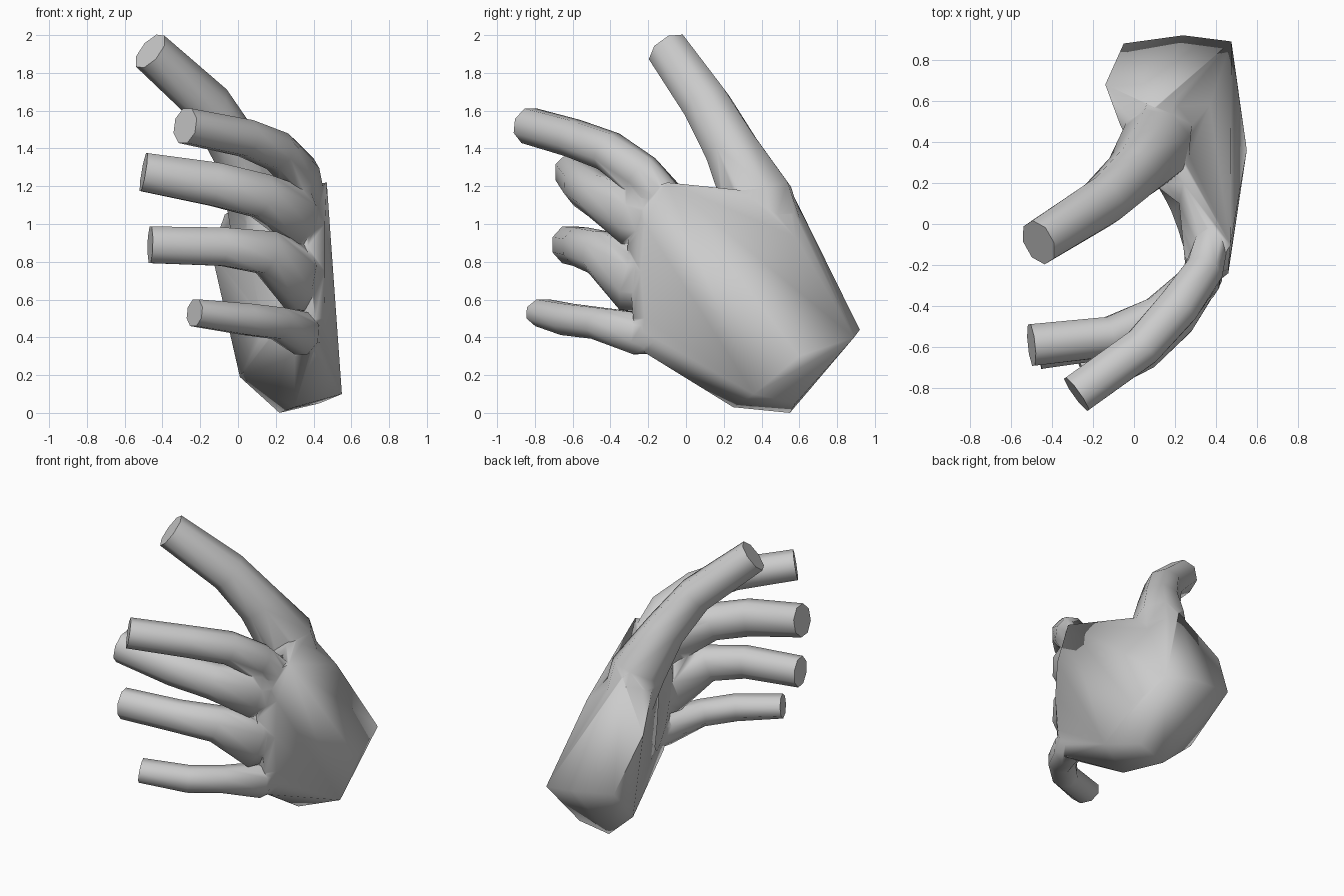
import bpy, bmesh, math
from mathutils import Vector

if "Cube" in bpy.data.objects:
    bpy.data.objects.remove(bpy.data.objects["Cube"])


def finish(bm, name):
    bmesh.ops.recalc_face_normals(bm, faces=bm.faces)
    me = bpy.data.meshes.new(name)
    bm.to_mesh(me)
    bm.free()
    ob = bpy.data.objects.new(name, me)
    bpy.context.collection.objects.link(ob)
    return ob


def hull(name, pts):
    bm = bmesh.new()
    for p in pts:
        bm.verts.new(p)
    bmesh.ops.convex_hull(bm, input=bm.verts)
    loose = [v for v in bm.verts if not v.link_faces]
    bmesh.ops.delete(bm, geom=loose, context='VERTS')
    return finish(bm, name)


def digit(name, path, side, n=8):
    """Tube with flat ends. path: (x, y, z, radius along side, other radius)."""
    bm = bmesh.new()
    pts = [Vector(p[:3]) for p in path]
    rings = []
    for i, p in enumerate(pts):
        t = (pts[min(i + 1, len(pts) - 1)] - pts[max(i - 1, 0)]).normalized()
        v = Vector(side)
        u = (v - t * v.dot(t)).normalized()
        w = t.cross(u)
        ring = []
        for k in range(n):
            a = math.tau * (k + 0.5) / n
            ring.append(bm.verts.new(p + u * math.cos(a) * path[i][3] + w * math.sin(a) * path[i][4]))
        rings.append(ring)
    for a, b in zip(rings, rings[1:]):
        for k in range(n):
            j = (k + 1) % n
            bm.faces.new((a[k], a[j], b[j], b[k]))
    bm.faces.new(rings[0])
    bm.faces.new(rings[-1])
    return finish(bm, name)


def combine(ob, other, operation):
    m = ob.modifiers.new(other.name, 'BOOLEAN')
    m.operation = operation
    m.solver = 'EXACT'
    m.object = other
    bpy.context.view_layer.objects.active = ob
    bpy.ops.object.modifier_apply(modifier=m.name)
    bpy.data.objects.remove(other)


# Palm and cut wrist
hand = hull("hand", [
    (.47, -.1, 1.22), (.46, -.22, 1.0), (.46, -.24, .75), (.455, -.22, .5), (.40, -.22, .32),
    (.38, -.26, 1.16), (.37, -.31, .88), (.41, -.28, .5),
    (.55, .36, .1), (.515, .6, .3), (.43, .58, .05), (.475, .89, .4), (.24, .92, .44),
    (-.05, .88, .48), (-.14, .68, .85), (.1, .57, 1.15), (.37, .58, .93), (.24, .2, 1.18),
    (-.07, .49, 1.05), (.1, .12, 1.05),
    (.28, -.22, 1.1), (.27, -.25, .8), (.29, -.23, .5), (.3, -.18, .3),
    (.01, .58, .19), (.22, .55, 0), (.3, .25, .03)])

# Hollow of the palm
combine(hand, hull("palm_hollow", [
    (.27, -.4, 1.3), (.22, .1, 1.3), (-.2, .42, 1.3), (-.5, -.4, 1.3),
    (.27, -.4, .5), (.22, .1, .5), (-.2, .40, .5),
    (.2, -.4, .25), (.1, 0, .25), (-.2, .25, .25), (-.5, -.4, .25)]), 'DIFFERENCE')

# Fingers and thumb, base to tip
up = (0, 0, 1)
digits = [
    digit("index_finger", [(.38, -.08, 1.1, .11, .085), (.335, -.24, 1.26, .12, .10), (.21, -.41, 1.385, .11, .11),
                           (.04, -.6, 1.455, .105, .105), (-.28, -.83, 1.52, .10, .105)], up),
    digit("middle_finger", [(.37, -.1, 1.0, .16, .085), (.32, -.28, 1.04, .165, .105), (.12, -.46, 1.15, .125, .115),
                            (-.12, -.55, 1.21, .125, .105), (-.5, -.59, 1.275, .11, .11)], up),
    digit("ring_finger", [(.37, -.1, .7, .18, .085), (.32, -.28, .71, .19, .105), (.15, -.46, .85, .125, .11),
                          (-.08, -.56, .88, .11, .10), (-.465, -.62, .89, .105, .095)], up),
    digit("little_finger", [(.37, -.08, .41, .1, .08), (.34, -.25, .42, .12, .10), (.21, -.47, .475, .09, .095),
                            (.05, -.63, .495, .09, .09), (-.23, -.76, .53, .077, .10)], up),
    digit("thumb", [(.15, .54, .76, .16, .16), (.11, .38, 1.13, .2, .18), (-.01, .24, 1.4, .15, .135),
                    (-.15, .11, 1.63, .135, .12), (-.465, -.09, 1.915, .12, .11)], (0, .8, .6)),
]

# Fuse everything into one skin
for d in digits:
    combine(hand, d, 'UNION')
hand.select_set(True)
bpy.ops.object.shade_smooth_by_angle(angle=math.radians(70))
